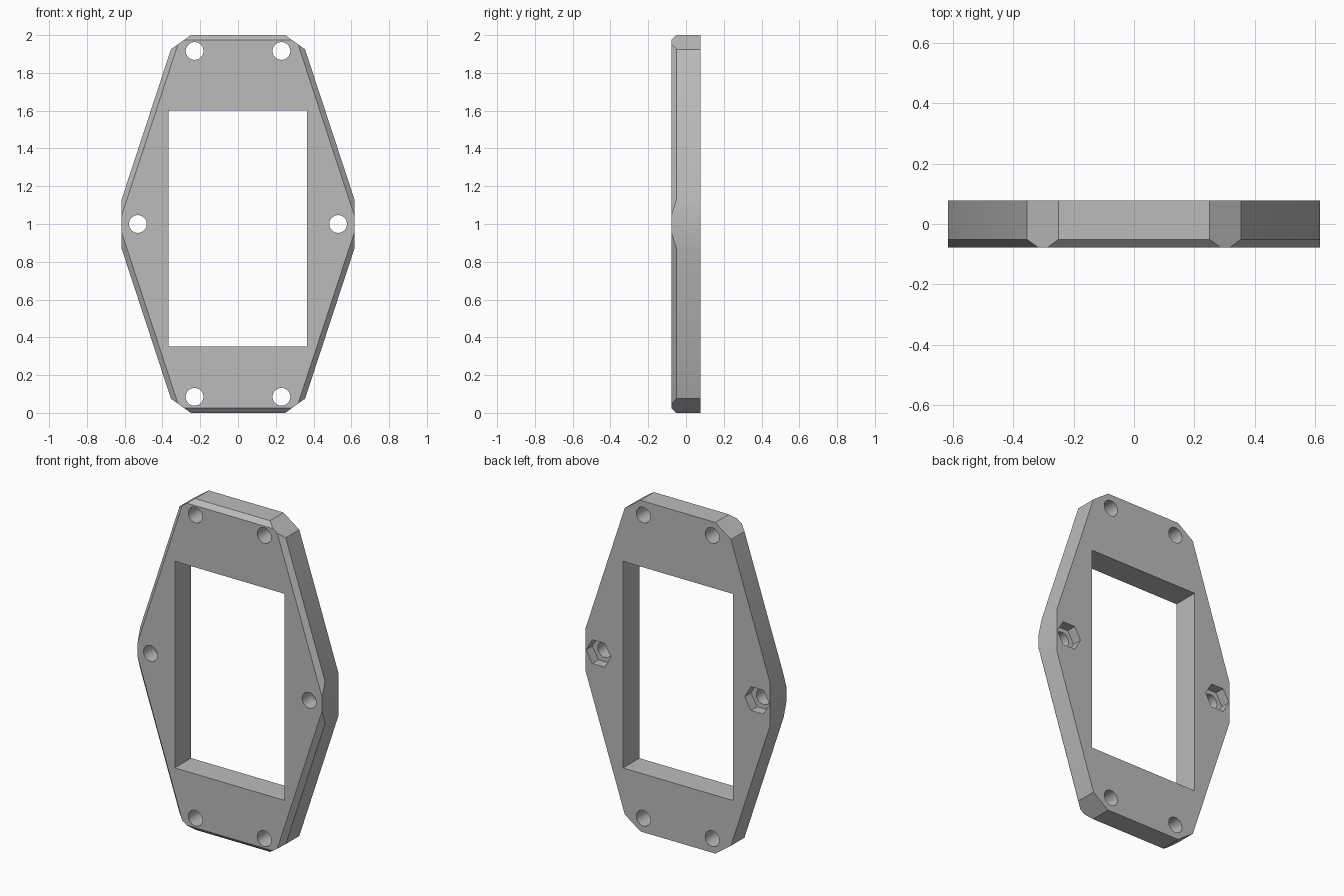
import bpy, bmesh, math
from mathutils import Matrix, Vector

cube = bpy.data.objects.get("Cube")
if cube:
    bpy.data.objects.remove(cube, do_unlink=True)

HALF = 0.078          # half thickness
MID = 1.0             # height of the centre line
CHAMFER = 0.027

grey = bpy.data.materials.new("plain grey")
grey.use_nodes = True
grey.diffuse_color = (0.5, 0.5, 0.5, 1)
grey.node_tree.nodes["Principled BSDF"].inputs["Base Color"].default_value = (0.5, 0.5, 0.5, 1)


def make_object(name, bm):
    bmesh.ops.recalc_face_normals(bm, faces=bm.faces)
    mesh = bpy.data.meshes.new(name)
    bm.to_mesh(mesh)
    bm.free()
    mesh.materials.append(grey)
    obj = bpy.data.objects.new(name, mesh)
    bpy.context.collection.objects.link(obj)
    return obj


def prism(bm, points, front, back):
    """Extrude an x-z outline along y."""
    face = bm.faces.new([bm.verts.new((x, front, z)) for x, z in points])
    ext = bmesh.ops.extrude_face_region(bm, geom=[face])
    verts = [g for g in ext["geom"] if isinstance(g, bmesh.types.BMVert)]
    bmesh.ops.translate(bm, verts=verts, vec=(0, back - front, 0))


def ring(x, z, radius, sides):
    return [(x + radius * math.cos(math.tau * i / sides),
             z + radius * math.sin(math.tau * i / sides)) for i in range(sides)]


# Elongated plate outline, mirrored from one quarter
quarter = [(0.617, 0.128), (0.355, 0.925), (0.25, 1.0)]
right = [(x, -z) for x, z in reversed(quarter)] + quarter
outline = [(x, MID + z) for x, z in right] + [(-x, MID + z) for x, z in reversed(right)]
bm = bmesh.new()
prism(bm, outline, -HALF, HALF)

# Front chamfers on the long slanted edges and on both ends
(ax, az), (bx, bz) = quarter[0], quarter[1]
slant = Vector((bz - az, 0, ax - bx)).normalized()
cuts = [(Vector((sx * ax, 0, MID + sz * az)), Vector((sx * slant.x, 0, sz * slant.z)))
        for sx in (-1, 1) for sz in (-1, 1)]
cuts += [(Vector((0, 0, MID + s)), Vector((0, 0, s))) for s in (-1, 1)]
for point, normal in cuts:
    point = point + Vector((0, CHAMFER - HALF, 0))
    res = bmesh.ops.bisect_plane(bm, geom=bm.verts[:] + bm.edges[:] + bm.faces[:],
                                 plane_co=point, plane_no=normal + Vector((0, -1, 0)),
                                 clear_outer=True, dist=1e-5)
    rim = [e for e in res["geom_cut"] if isinstance(e, bmesh.types.BMEdge)]
    bmesh.ops.holes_fill(bm, edges=rim, sides=0)
plate = make_object("mounting_plate", bm)

# Window and six screw holes
bm = bmesh.new()
prism(bm, [(-0.368, 0.352), (0.366, 0.352), (0.366, 1.6), (-0.368, 1.6)], -0.3, 0.3)
for s in (-1, 1):
    for x, z in ((0.23, 0.085), (0.23, 1.916), (0.53, MID)):
        prism(bm, ring(s * x, z, 0.047, 32), -0.3, 0.3)
openings = make_object("opening_cutter", bm)

# Hexagonal nut pockets in the back
bm = bmesh.new()
for s in (-1, 1):
    prism(bm, ring(s * 0.53, MID, 0.083, 6), HALF - 0.06, 0.3)
pockets = make_object("nut_pocket_cutter", bm)

bpy.ops.object.select_all(action="DESELECT")
bpy.context.view_layer.objects.active = plate
plate.select_set(True)
for cutter in (openings, pockets):
    cutter.hide_render = True
    mod = plate.modifiers.new("cut", "BOOLEAN")
    mod.operation = "DIFFERENCE"
    mod.solver = "EXACT"
    mod.object = cutter
    bpy.ops.object.modifier_apply(modifier=mod.name)
    bpy.data.objects.remove(cutter, do_unlink=True)

bpy.ops.object.shade_smooth_by_angle(angle=math.radians(30))
